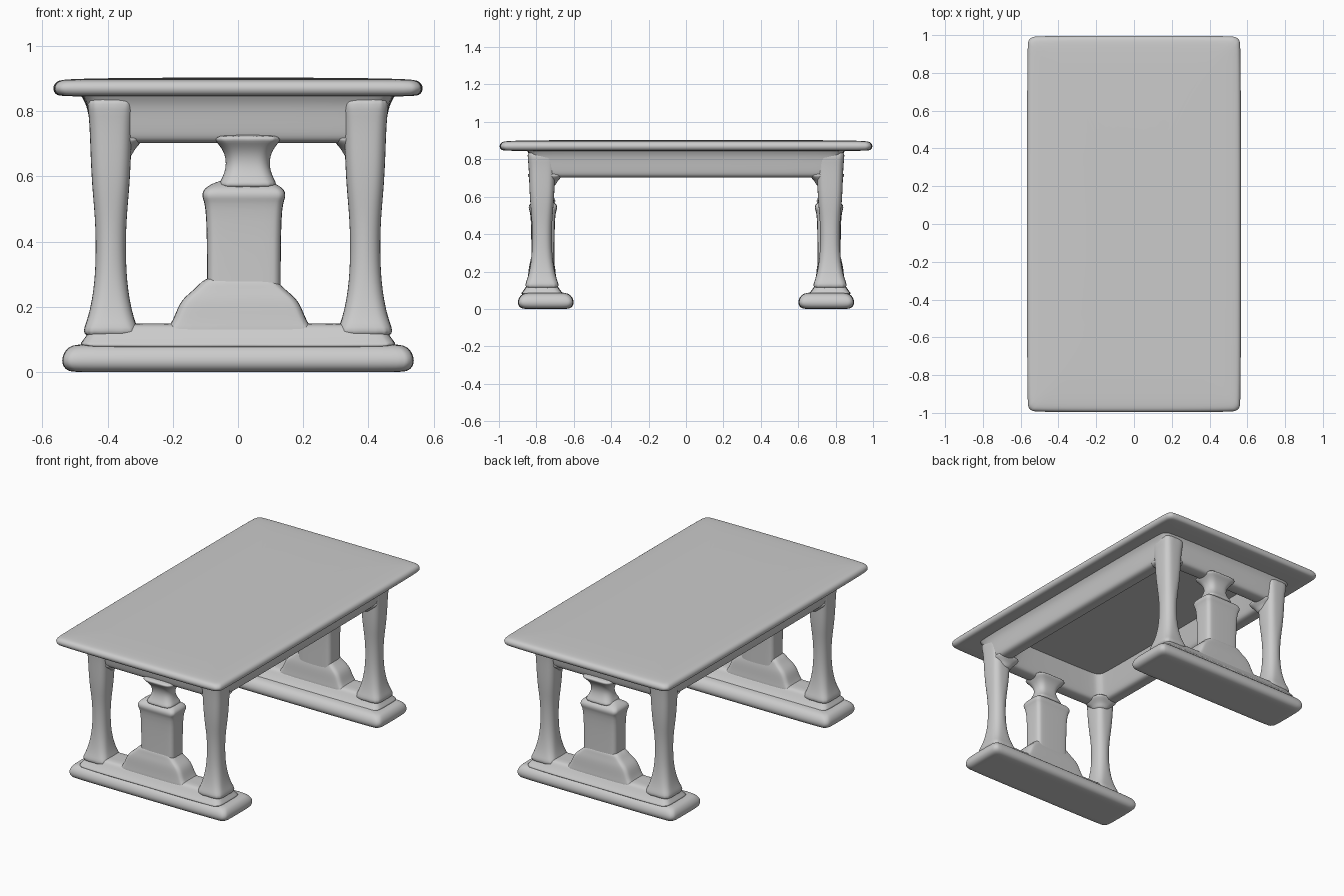
import bpy
import bmesh
import math

if "Cube" in bpy.data.objects:
    bpy.data.objects.remove(bpy.data.objects["Cube"], do_unlink=True)

grey = bpy.data.materials.new("plain grey")
grey.use_nodes = True
grey.diffuse_color = (0.6, 0.6, 0.6, 1)
shader = grey.node_tree.nodes["Principled BSDF"]
shader.inputs["Base Color"].default_value = grey.diffuse_color


def rounded_ring(bm, centre, half_x, half_y, radius, z, steps=3):
    """Add a rounded rectangle of vertices at height z."""
    verts = []
    for quarter, (side_x, side_y) in enumerate([(1, 1), (-1, 1), (-1, -1), (1, -1)]):
        corner_x = centre[0] + side_x * (half_x - radius)
        corner_y = centre[1] + side_y * (half_y - radius)
        for step in range(steps + 1):
            angle = math.pi / 2 * (quarter + step / steps)
            verts.append(bm.verts.new((corner_x + radius * math.cos(angle),
                                       corner_y + radius * math.sin(angle), z)))
    return verts


def moulded_part(name, centre, half_size, profile, radius=0.04,
                 depth_rate=1, capped=True, mirror_x=False, mirror_y=True):
    """Skin a rounded box whose sides spread outward by (height, spread)."""
    bm = bmesh.new()
    rings = []
    for height, spread in profile:
        half_x = half_size[0] + spread
        half_y = half_size[1] + spread * depth_rate
        corner = min(radius, half_x * 0.9, half_y * 0.9)
        rings.append(rounded_ring(bm, centre, half_x, half_y, corner, height))

    for lower, upper in zip(rings, rings[1:]):
        for i in range(len(lower)):
            bm.faces.new((lower[i - 1], lower[i], upper[i], upper[i - 1]))
    if capped:
        bm.faces.new(reversed(rings[0]))
        bm.faces.new(rings[-1])
    bmesh.ops.recalc_face_normals(bm, faces=bm.faces)

    mesh = bpy.data.meshes.new(name)
    bm.to_mesh(mesh)
    bm.free()
    mesh.materials.append(grey)
    mesh.shade_smooth()
    part = bpy.data.objects.new(name, mesh)
    bpy.context.collection.objects.link(part)

    # Repeat the part on the opposite side or end, then soften it
    if mirror_x or mirror_y:
        mirror = part.modifiers.new("mirror", "MIRROR")
        mirror.use_axis = (mirror_x, mirror_y, False)
        mirror.use_mirror_merge = False
    soften = part.modifiers.new("soften", "SUBSURF")
    soften.levels = soften.render_levels = 2


middle = (0, 0)
end_centre = (0, 0.77)

# Table top with a rounded rim and a faint crown
moulded_part("table_top", middle, (0.57, 1),
             [(0.845, -0.2), (0.845, -0.03), (0.85, -0.01), (0.87, 0),
              (0.89, -0.01), (0.897, -0.03), (0.9, -0.1), (0.903, -0.3)],
             radius=0.05, mirror_y=False)

# Hollow frame under the top, skinned from its outer face round to its inner face
moulded_part("apron_frame", middle, (0.45, 0.82),
             [(0.86, 0.04), (0.83, 0.02), (0.8, 0.01), (0.73, 0), (0.705, -0.01),
              (0.7, -0.05), (0.705, -0.09), (0.73, -0.1), (0.86, -0.14)],
             radius=0.06, capped=False, mirror_y=False)

# Foot beams, each with a stepped ledge on top
moulded_part("foot_beam", (0, 0.75), (0.54, 0.15),
             [(0, -0.06), (0, -0.02), (0.02, 0), (0.05, 0),
              (0.08, -0.02), (0.09, -0.06)])
moulded_part("foot_ledge", end_centre, (0.46, 0.085),
             [(0.07, 0.04), (0.09, 0.02), (0.12, 0), (0.14, -0.01), (0.15, -0.03)])

# Four waisted legs with brackets flaring into the frame
moulded_part("leg", (0.39, 0.77), (0.046, 0.052),
             [(0.1, 0.05), (0.15, 0.03), (0.2, 0.015), (0.3, 0), (0.45, 0),
              (0.55, 0.01), (0.65, 0.016), (0.8, 0.02), (0.85, 0.035)],
             mirror_x=True)
moulded_part("leg_bracket", (0.37, 0.74), (0.06, 0.06),
             [(0.65, -0.02), (0.68, -0.01), (0.7, 0.01), (0.73, 0.03)],
             mirror_x=True)

# Central pedestal: spreading base, squared shaft with cap, and neck
moulded_part("pedestal_base", (0.005, 0.77), (0.2, 0.075),
             [(0.1, 0.06), (0.14, 0.01), (0.2, -0.01), (0.23, -0.03),
              (0.26, -0.07), (0.3, -0.1)],
             radius=0.03, depth_rate=0.2)
moulded_part("pedestal_shaft", (0.018, 0.765), (0.113, 0.062),
             [(0.1, 0), (0.2, 0), (0.51, 0), (0.53, 0.015), (0.56, 0.015),
              (0.58, -0.02), (0.59, -0.05)],
             radius=0.03)
moulded_part("pedestal_neck", (0.03, 0.765), (0.07, 0.05),
             [(0.56, 0.03), (0.59, 0.01), (0.63, -0.005), (0.67, 0),
              (0.7, 0.02), (0.73, 0.05)])
